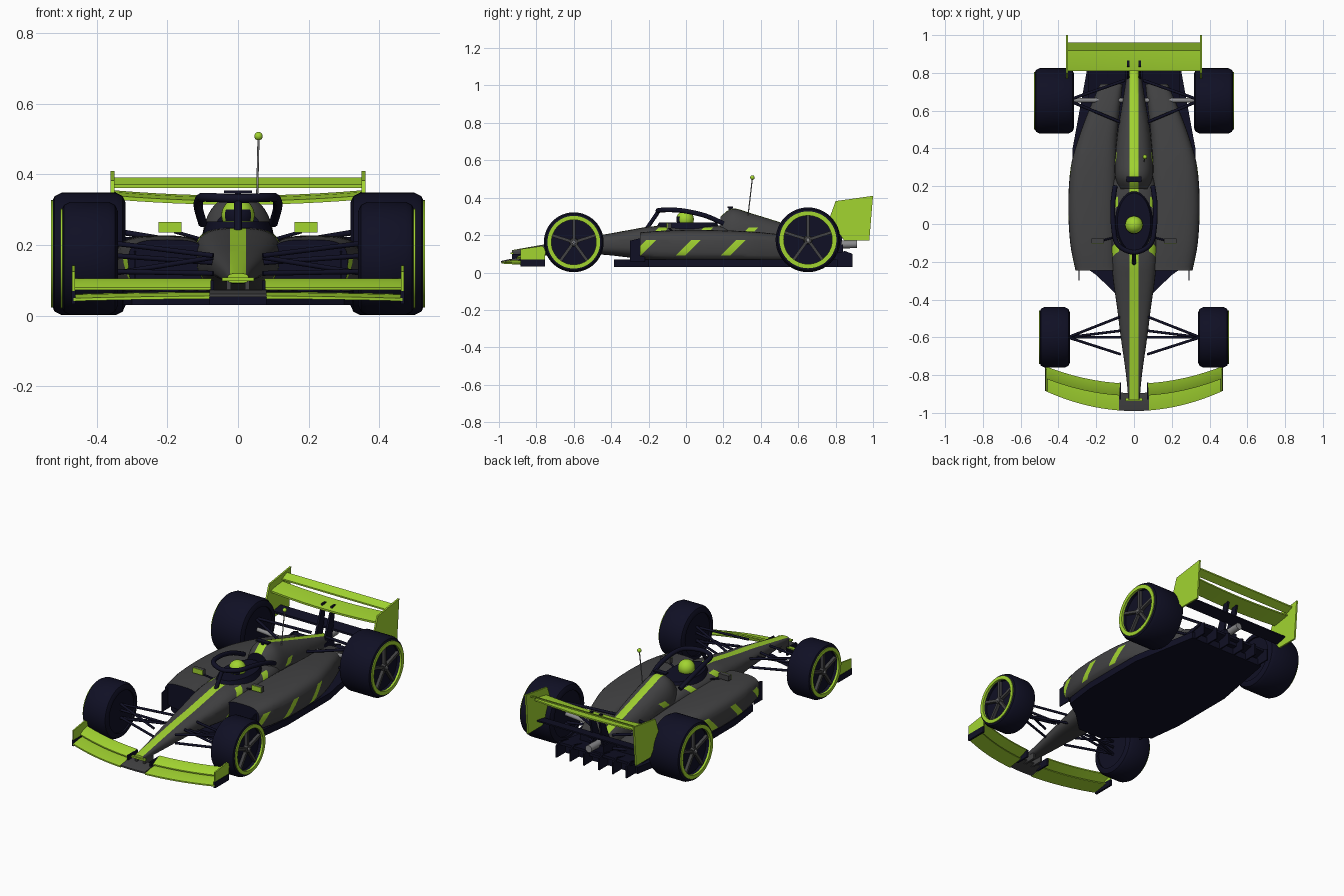
import bpy
import bmesh
import math
from mathutils import Vector, Matrix

default_cube = bpy.data.objects.get("Cube")
if default_cube:
    bpy.data.objects.remove(default_cube, do_unlink=True)


def make_material(name, red, green, blue):
    material = bpy.data.materials.new(name)
    material.use_nodes = True
    color = (red, green, blue, 1)
    material.diffuse_color = color
    shader = next(n for n in material.node_tree.nodes if n.type == "BSDF_PRINCIPLED")
    shader.inputs["Base Color"].default_value = color
    return material


NAVY, GREY, LIME, METAL = range(4)
PALETTE = [make_material("dark navy", .005, .005, .018),
           make_material("charcoal grey", .055, .055, .057),
           make_material("lime green", .36, .66, .03),
           make_material("metal grey", .25, .25, .26)]


def finish(bm, name, color=None, angle=35):
    """Turn a bmesh into a shaded object; color None keeps painted faces."""
    bmesh.ops.recalc_face_normals(bm, faces=bm.faces[:])
    mesh = bpy.data.meshes.new(name)
    if color is not None:
        for face in bm.faces:
            face.material_index = 0
        mesh.materials.append(PALETTE[color])
    else:
        for material in PALETTE:
            mesh.materials.append(material)
    bm.to_mesh(mesh)
    bm.free()
    obj = bpy.data.objects.new(name, mesh)
    bpy.context.collection.objects.link(obj)
    bpy.ops.object.select_all(action="DESELECT")
    obj.select_set(True)
    bpy.context.view_layer.objects.active = obj
    bpy.ops.object.shade_smooth_by_angle(angle=math.radians(angle))
    return obj


def mirror_geometry(bm):
    copy = bmesh.ops.duplicate(bm, geom=bm.verts[:] + bm.edges[:] + bm.faces[:])["geom"]
    for vert in copy:
        if isinstance(vert, bmesh.types.BMVert):
            vert.co.x = -vert.co.x


def add_box(bm, low, high):
    size = Vector(high) - Vector(low)
    center = (Vector(high) + Vector(low)) / 2
    bmesh.ops.create_cube(bm, size=1, matrix=Matrix.Translation(center) @ Matrix.Diagonal((*size, 1)))


def boxes(name, color, *pairs, mirrored=False):
    bm = bmesh.new()
    for low, high in pairs:
        add_box(bm, low, high)
    if mirrored:
        mirror_geometry(bm)
    return finish(bm, name, color)


def rods(name, color, radius, *pairs, mirrored=True):
    bm = bmesh.new()
    for start, end in pairs:
        start, end = Vector(start), Vector(end)
        turn = (end - start).to_track_quat("Z", "Y").to_matrix().to_4x4()
        bmesh.ops.create_cone(bm, cap_ends=True, segments=12, radius1=radius, radius2=radius,
                              depth=(end - start).length,
                              matrix=Matrix.Translation((start + end) / 2) @ turn)
    if mirrored:
        mirror_geometry(bm)
    return finish(bm, name, color)


def plate(name, color, outline, axis, low, high, mirrored=False):
    """Extrude a 2D outline along x (y,z outline) or z (x,y outline)."""
    bm = bmesh.new()
    rings = []
    for level in (low, high):
        rings.append([bm.verts.new((level, a, b) if axis == "x" else (a, b, level)) for a, b in outline])
    bridge(bm, rings)
    if mirrored:
        mirror_geometry(bm)
    return finish(bm, name, color, 20)


def bridge(bm, rings):
    for one, two in zip(rings, rings[1:]):
        for i in range(len(one)):
            j = (i + 1) % len(one)
            bm.faces.new((one[i], one[j], two[j], two[i]))
    return bm.faces.new(rings[0]), bm.faces.new(rings[-1])


def spline(rows, steps=5):
    """Smoothly fill in stations between the given ones."""
    result = []
    for i in range(len(rows) - 1):
        a, b, c, d = (Vector(rows[max(0, min(len(rows) - 1, i + k))]) for k in (-1, 0, 1, 2))
        for s in range(steps):
            t = s / steps
            result.append(b + (c - a) * t / 2 + (a * 2 - b * 5 + c * 4 - d) * t * t / 2
                          + (b * 3 - a - c * 3 + d) * t ** 3 / 2)
    return result + [Vector(rows[-1])]


def loft(rows, power, count=32):
    """Rows: y, inner x, outer x, bottom, shoulder and top heights."""
    bm = bmesh.new()
    rings = []
    for y, inner, outer, bottom, shoulder, top in spline(rows):
        ring = []
        for i in range(count):
            angle = math.tau * i / count
            c, s = math.cos(angle), math.sin(angle)
            x = (inner + outer) / 2 + (outer - inner) / 2 * math.copysign(abs(c) ** power, c)
            z = shoulder + (top - shoulder if s > 0 else shoulder - bottom) * math.copysign(abs(s) ** power, s)
            ring.append(bm.verts.new((x, y, z)))
        rings.append(ring)
    front, rear = bridge(bm, rings)
    for face in bm.faces:
        face.material_index = GREY
    return bm, front, rear


def cut(bm, point, normal):
    bmesh.ops.bisect_plane(bm, geom=bm.verts[:] + bm.edges[:] + bm.faces[:], plane_co=point, plane_no=normal)


def paint_stripes(bm, bands, least_x):
    """Slanted side flashes within the given height bands."""
    flashes = (-.36, -.12, .12)
    for flash in flashes:
        for side in (-.026, .026):
            cut(bm, (0, flash + side, 0), (0, 1, -1))
    for band in bands:
        for height in band:
            cut(bm, (0, 0, height), (0, 0, 1))
    for face in bm.faces:
        x, y, z = face.calc_center_median()
        if abs(x) > least_x and any(a < z < b for a, b in bands) and any(abs(y - z - f) < .026 for f in flashes):
            face.material_index = LIME


def paint_spine(bm, half=.023):
    bmesh.ops.recalc_face_normals(bm, faces=bm.faces[:])
    for x in (-half, half):
        cut(bm, (x, 0, 0), (1, 0, 0))
    for face in bm.faces:
        if abs(face.calc_center_median().x) < half and face.normal.z > .3:
            face.material_index = LIME


# Chassis with nose, and engine cover with air intake
def hull(name, rows, power, cap_color):
    bm, front, rear = loft([(y, -w, w, b, s, t) for y, w, b, s, t in rows], power)
    front.material_index, rear.material_index = cap_color, NAVY
    paint_spine(bm)
    paint_stripes(bm, ((.09, .175), (.205, .24)), .04)
    finish(bm, name)


hull("chassis", [(-.93, .03, .092, .105, .12), (-.8, .042, .09, .115, .143), (-.6, .07, .098, .135, .178),
                 (-.44, .09, .095, .15, .203), (-.3, .11, .08, .16, .228), (-.18, .12, .07, .17, .247),
                 (0, .125, .06, .17, .25), (.2, .115, .06, .17, .25), (.32, .08, .06, .15, .22)], .7, LIME)
hull("engine_cover", [(.185, .075, .08, .2, .3), (.25, .1, .08, .2, .342), (.35, .1, .08, .19, .316),
                      (.5, .085, .08, .17, .27), (.65, .06, .08, .15, .225), (.81, .035, .085, .13, .18)], .9, NAVY)
boxes("nose_tip_bar", LIME, ((-.045, -.938, .098), (.045, -.922, .108)))

# Sidepods with dark intakes
pod_rows = [(-.245, .09, .31, .07, .15, .215), (-.1, .09, .338, .06, .145, .225), (.1, .09, .348, .055, .14, .227),
            (.3, .09, .335, .055, .135, .222), (.45, .09, .295, .055, .13, .21), (.6, .075, .24, .06, .12, .19),
            (.74, .06, .18, .065, .11, .16)]
for side, label in ((1, "left"), (-1, "right")):
    bm, front, rear = loft([(y, a * side, b * side, *heights) for y, a, b, *heights in pod_rows], .6)
    bmesh.ops.inset_individual(bm, faces=[front, rear], thickness=.008, depth=-.012)
    front.material_index = rear.material_index = NAVY
    paint_stripes(bm, ((.09, .175),), .2)
    finish(bm, label + "_sidepod")

# Floor, turning vanes and diffuser
half_floor = [(.08, -.385), (.2, -.27), (.3, -.2), (.325, 0), (.325, .4), (.25, .81)]
plate("floor", NAVY, half_floor + [(-x, y) for x, y in reversed(half_floor)], "z", .03, .07)
plate("turning_vanes", NAVY, [(-.3, .06), (-.22, .06), (-.22, .19), (-.3, .17)], "x", .288, .294, True)
plate("diffuser", NAVY, [(.66, .05), (.86, .095), (.86, .11), (.66, .08)], "x", -.24, .24)
for x in (-.23, -.14, -.05, .05, .14, .23):
    plate("diffuser_fin", NAVY, [(.7, .03), (.89, .03), (.89, .1), (.85, .115), (.7, .08)], "x", x - .004, x + .004)
boxes("gearbox", NAVY, ((-.045, .7, .07), (.045, .84, .15)))
rods("exhaust", METAL, .021, ((0, .78, .148), (0, .915, .152)), mirrored=False)

# Cockpit opening, helmet, halo and camera
bm = bmesh.new()
bmesh.ops.create_cone(bm, cap_ends=True, segments=40, radius1=.1, radius2=.088, depth=.035,
                      matrix=Matrix.Translation((0, .01, .249)) @ Matrix.Diagonal((1, 1.75, 1, 1)))
finish(bm, "cockpit_opening", NAVY)
bm = bmesh.new()
bmesh.ops.create_uvsphere(bm, u_segments=28, v_segments=18, radius=.047)
for face in bm.faces:
    center = face.calc_center_median()
    visor = center.y < -.025 and abs(center.z) < .015
    face.material_index = NAVY if visor else LIME
bmesh.ops.translate(bm, verts=bm.verts[:], vec=(0, -.005, .284))
finish(bm, "helmet")


def tube(name, points, radius):
    curve = bpy.data.curves.new(name, "CURVE")
    curve.dimensions = "3D"
    curve.bevel_depth, curve.bevel_resolution, curve.use_fill_caps = radius, 3, True
    path = spline(points, 6)
    line = curve.splines.new("POLY")
    line.points.add(len(path) - 1)
    for point, co in zip(line.points, path):
        point.co = (*co, 1)
    curve.materials.append(PALETTE[NAVY])
    bpy.context.collection.objects.link(bpy.data.objects.new(name, curve))


half_halo = [(.1, .2, .262), (.112, .1, .305), (.108, -.02, .331), (.085, -.11, .335)]
tube("halo_ring", half_halo + [(0, -.15, .331)] + [(-x, y, z) for x, y, z in reversed(half_halo)], .013)
tube("halo_pillar", [(0, -.145, .331), (0, -.165, .3), (0, -.21, .235)], .011)
boxes("roof_camera", NAVY, ((-.04, .222, .346), (.04, .252, .354)), ((-.008, .228, .325), (.008, .248, .348)))
rods("antenna_rod", METAL, .003, ((.053, .33, .29), (.058, .355, .505)), mirrored=False)
bm = bmesh.new()
bmesh.ops.create_uvsphere(bm, u_segments=16, v_segments=10, radius=.012, matrix=Matrix.Translation((.058, .355, .508)))
finish(bm, "antenna_ball", LIME)

# Mirrors
boxes("mirror_housings", GREY, ((.16, -.1, .235), (.225, -.078, .265)), mirrored=True)
boxes("mirror_fronts", LIME, ((.16, -.104, .235), (.225, -.1, .265)), mirrored=True)
rods("mirror_stalks", NAVY, .005, ((.1, -.07, .215), (.18, -.09, .238)))


# Curved wing elements: a thin section swept across the span
def wing(name, color, x_start, x_end, section, sweep=0, lift=0, mirrored=False):
    bm = bmesh.new()
    rings = []
    for i in range(13):
        x = x_start + (x_end - x_start) * i / 12
        rings.append([bm.verts.new((x, y + sweep * x * x, z + lift * x * x)) for y, z in section])
    bridge(bm, rings)
    if mirrored:
        mirror_geometry(bm)
    finish(bm, name, color)


main_section = [(-.99, .048), (-.895, .062), (-.895, .068), (-.94, .066), (-.99, .056)]
flap_section = [(-.91, .073), (-.845, .098), (-.845, .105), (-.88, .097), (-.91, .08)]
wing("front_wing_center", GREY, -.08, .08, [(y, z * 1.1) for y, z in main_section], .48)
wing("front_wing_main", LIME, .08, .465, main_section, .48, -.03, True)
wing("front_wing_flap", LIME, .075, .465, flap_section, .42, 0, True)
boxes("front_wing_pylons", GREY, ((.02, -.92, .06), (.032, -.84, .11)), mirrored=True)
boxes("flap_inner_plates", NAVY, ((.068, -.93, .055), (.078, -.84, .1)), mirrored=True)
plate("front_endplates", LIME, [(-.885, .07), (-.755, .07), (-.75, .125), (-.77, .142), (-.885, .125)], "x", .461, .469, True)
boxes("front_endplate_skids", NAVY, ((.459, -.885, .033), (.471, -.755, .07)), mirrored=True)

# Rear wing
wing("rear_wing_main", LIME, -.352, .352, [(.81, .314), (.92, .332), (.92, .34), (.86, .335), (.81, .325)], 0, .12)
wing("rear_wing_flap", LIME, -.352, .352, [(.915, .362), (.96, .383), (.96, .391), (.915, .371)])
wing("rear_beam_wing", NAVY, -.352, .352, [(.83, .2), (.9, .215), (.9, .223), (.83, .212)])
plate("rear_endplates", LIME, [(.845, .172), (.98, .172), (1, .41), (.8, .382), (.765, .285)], "x", .35, .36, True)
plate("rear_wing_pylons", NAVY, [(.74, .1), (.82, .1), (.865, .34), (.835, .34)], "x", .025, .037, True)

# Suspension
hub, arm = .35, .07
rods("front_wishbones", NAVY, .007,
     *[((hub, -.6, outer), (arm, y, inner)) for outer, inner in ((.205, .17), (.125, .12)) for y in (-.49, -.69)],
     ((hub, -.6, .17), (arm, -.565, .15)), ((hub, -.6, .12), (arm, -.6, .165)))
rods("rear_wishbones", NAVY, .008,
     *[((hub, .655, outer), (.05, y, inner)) for outer, inner in ((.24, .19), (.12, .11)) for y in (.53, .76)])
rods("driveshafts", METAL, .012, ((hub, .655, .176), (.04, .655, .15)))


# Wheels: revolved tyre and rim with green ring, spokes and hub
def lathe(bm, profile, color, count=48):
    rings = [[bm.verts.new((x, r * math.cos(math.tau * i / count), r * math.sin(math.tau * i / count)))
              for i in range(count)] for x, r in profile]
    for one, two in zip(rings, rings[1:] + rings[:1]):
        for i in range(count):
            j = (i + 1) % count
            bm.faces.new((one[i], one[j], two[j], two[i])).material_index = color


def wheel(name, side, y, inner, outer, radius):
    bm = bmesh.new()
    rim, soft = radius * .76, radius * .16
    lathe(bm, [(inner, rim), (inner, radius - soft), (inner + soft * .3, radius - soft * .35),
               (inner + soft, radius), (outer - soft, radius), (outer - soft * .3, radius - soft * .35),
               (outer, radius - soft), (outer, rim)], NAVY)
    lathe(bm, [(outer - .01, rim * .985), (outer + .002, rim * .985), (outer + .002, radius * .88),
               (outer - .01, radius * .88)], LIME)
    lathe(bm, [(inner + .01, .004), (inner + .01, rim), (outer - .03, rim), (outer - .03, .004)], NAVY)
    for k in range(5):
        spoke = bmesh.new()
        add_box(spoke, (outer - .032, .01, -.008), (outer - .012, rim, .008))
        spoke.transform(Matrix.Rotation(math.tau * k / 5 + math.pi / 2, 4, "X"))
        for face in spoke.faces:
            face.material_index = GREY
        temp = bpy.data.meshes.new("spoke")
        spoke.to_mesh(temp)
        spoke.free()
        bm.from_mesh(temp)
        bpy.data.meshes.remove(temp)
    lathe(bm, [(outer - .03, .001), (outer - .03, .024), (outer - .008, .02), (outer - .008, .001)], GREY, 20)
    lathe(bm, [(outer - .01, .001), (outer - .01, .011), (outer - .002, .009), (outer - .002, .001)], METAL, 12)
    bm.transform(Matrix.Translation((0, y, radius + .002)) @ Matrix.Diagonal((side, 1, 1, 1)))
    finish(bm, name)


for side, label in ((1, "left"), (-1, "right")):
    wheel("front_wheel_" + label, side, -.6, .34, .5, .16)
    wheel("rear_wheel_" + label, side, .652, .318, .527, .173)
